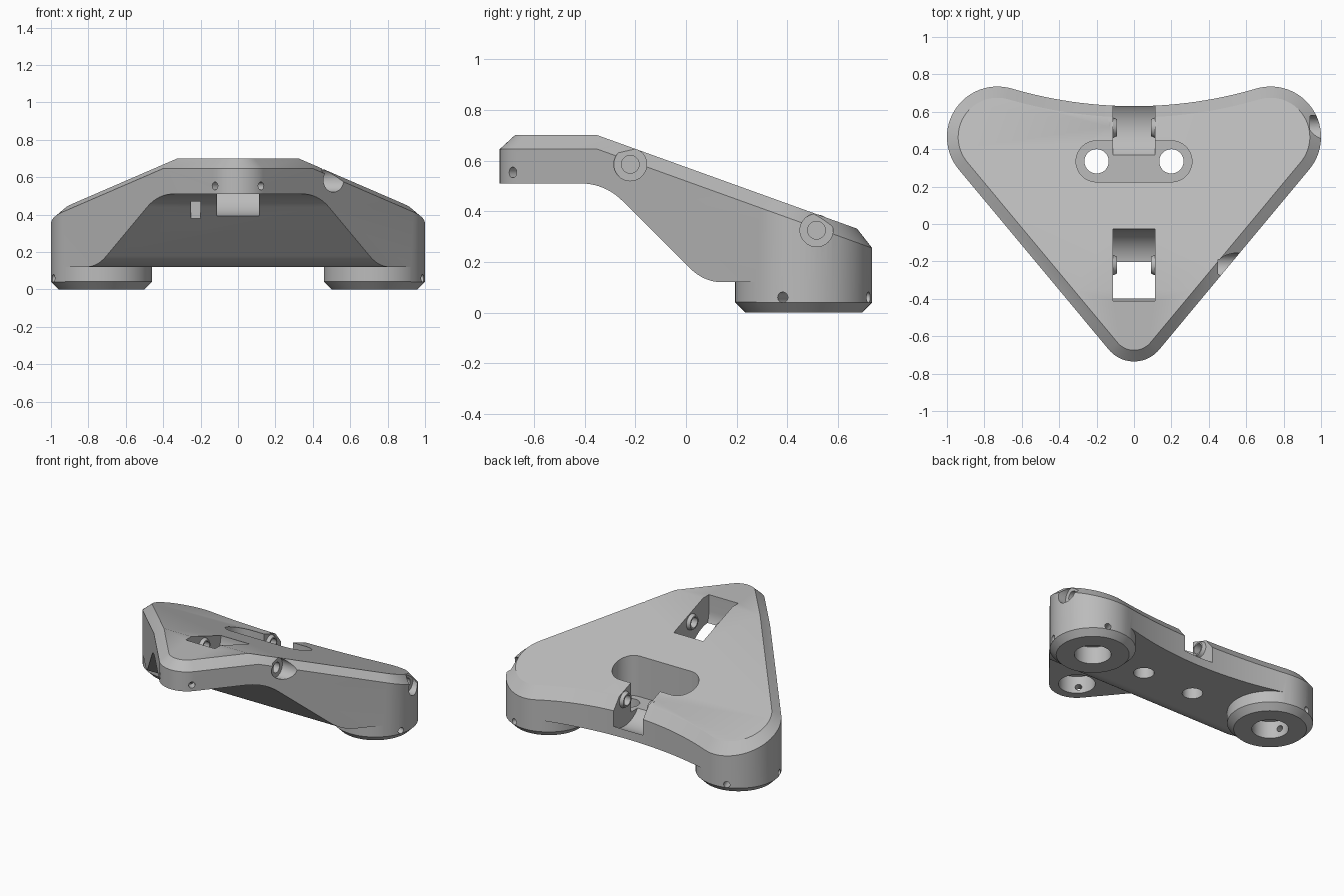
import bpy, bmesh, math
from math import radians, cos, sin
from mathutils import Matrix, Vector

if "Cube" in bpy.data.objects:
    bpy.data.objects.remove(bpy.data.objects["Cube"], do_unlink=True)

grey = bpy.data.materials.new("light grey")
grey.use_nodes = True
grey.diffuse_color = (0.5, 0.5, 0.5, 1)
grey.node_tree.nodes["Principled BSDF"].inputs["Base Color"].default_value = (0.5, 0.5, 0.5, 1)

FOOT, FOOT_R = (0.73, 0.465), 0.27
NOSE, NOSE_R = (0.0, -0.56), 0.175
BACK_R = 2.32            # hollow rear edge
SIDE = -39.8             # direction the right wall faces
CREASE = -0.35           # where the top begins to slope


def arc(c, r, a0, a1, n):
    return [(c[0] + r * cos(radians(a0 + (a1 - a0) * i / n)),
             c[1] + r * sin(radians(a0 + (a1 - a0) * i / n))) for i in range(n + 1)]


def circle(c, r, n=48):
    return arc(c, r, 0, 360, n)[:-1]


def bend(a, b, c, n=10):
    """Smooth curve from a to c, pulled towards b."""
    return [tuple((1 - t) ** 2 * p + 2 * t * (1 - t) * q + t * t * s for p, q, s in zip(a, b, c))
            for t in (i / n for i in range(n + 1))]


def finish(bm, name):
    bmesh.ops.recalc_face_normals(bm, faces=bm.faces[:])
    mesh = bpy.data.meshes.new(name)
    bm.to_mesh(mesh)
    bm.free()
    ob = bpy.data.objects.new(name, mesh)
    bpy.context.scene.collection.objects.link(ob)
    mesh.materials.append(grey)
    return ob


def loft(rings, name, caps=True):
    bm = bmesh.new()
    vs = [[bm.verts.new(p) for p in ring] for ring in rings]
    n = len(vs[0])
    for low, high in zip(vs, vs[1:]):
        for i in range(n):
            bm.faces.new((low[i], low[(i + 1) % n], high[(i + 1) % n], high[i]))
    bm.faces.new(vs[0][::-1])
    if caps:
        bm.faces.new(vs[-1])
        return finish(bm, name)
    return bm, vs[-1]


def prism(points, axis, lo, hi, name="cutter"):
    if axis == "x":
        rings = [[(k, a, b) for a, b in points] for k in (lo, hi)]
    else:
        rings = [[(a, b, k) for a, b in points] for k in (lo, hi)]
    return loft(rings, name)


def cone(base, direction, length, r0, r1, name="cutter"):
    d = Vector(direction).normalized()
    bm = bmesh.new()
    bmesh.ops.create_cone(bm, cap_ends=True, segments=40, radius1=r0, radius2=r1, depth=length,
                          matrix=Matrix.Translation(Vector(base) + d * length / 2)
                          @ d.to_track_quat("Z", "Y").to_matrix().to_4x4())
    return finish(bm, name)


def boolean(target, tool, operation="DIFFERENCE"):
    tool.hide_render = True
    m = target.modifiers.new("cut", "BOOLEAN")
    m.operation, m.solver, m.object = operation, "EXACT", tool
    bpy.context.view_layer.objects.active = target
    bpy.ops.object.modifier_apply(modifier=m.name)
    bpy.data.objects.remove(tool, do_unlink=True)


def top(y):
    return 0.70 - max(0, y - CREASE) * 0.36


def outline(d):
    """Plan of the body, moved inwards by d; also the indices of the crease points."""
    nose = arc(NOSE, NOSE_R - d, -180 - SIDE, SIDE, 20)
    right = arc(FOOT, FOOT_R - d, SIDE, 106.4, 32)
    left = [(-x, y) for x, y in right[::-1]]
    k = (CREASE - nose[-1][1]) / (right[0][1] - nose[-1][1])
    cx = nose[-1][0] + k * (right[0][0] - nose[-1][0])
    half = math.asin(FOOT[0] / (BACK_R + FOOT_R))
    back = arc((0, 0.63 + BACK_R), BACK_R + d, -90 + math.degrees(half),
               -90 - math.degrees(half), 28)[1:-1]
    return nose + [(cx, CREASE)] + right + back + left + [(-cx, CREASE)], len(nose)


# Body: rounded triangle with a chamfered, sloping top
outer, crease = outline(0)
inner, _ = outline(0.06)
bm, rim = loft([[(x, y, 0) for x, y in outer],
                [(x, y, top(y) - 0.055) for x, y in outer],
                [(x, y, top(y)) for x, y in inner]], "body", caps=False)
bm.faces.new(rim[:crease + 1] + [rim[-1]])
bm.faces.new(rim[crease:])
body = finish(bm, "stand_body")

# Hollow under the body, leaving the two round feet
under = [(-1, -0.2), (1, -0.2), (1, 0.12)]
under += bend((0.14, 0.12), (0.07, 0.12), (0.01, 0.18))
under += bend((-0.25, 0.44), (-0.32, 0.51), (-0.42, 0.51)) + [(-1, 0.51)]
hollow = prism(under, "x", -1.3, 1.3)
for s in (-1, 1):
    c = (s * FOOT[0], FOOT[1])
    rings = [[(x, y, z) for x, y in circle(c, r, 88)]
             for r, z in ((0.08, -0.15), (0.23, 0), (0.271, 0.041), (0.271, 0.8))]
    boolean(hollow, loft(rings, "foot_form"))
boolean(body, hollow)

# Oblong pocket with two through holes
stadium = arc((0.2, 0.335), 0.11, -90, 90, 20) + arc((-0.2, 0.335), 0.11, 90, 270, 20)
boolean(body, prism(stadium, "z", 0.21, 0.9))
for s in (-1, 1):
    boolean(body, prism(circle((s * 0.2, 0.335), 0.065), "z", 0, 0.5))

# Round-bottomed hinge slots, their bosses and the pin holes from the left side
for y, z, r, seat in ((-0.22, 0.585, 0.193, 0.45), (0.515, 0.325, 0.185, 0.94)):
    slot = arc((y, z), r, 180, 360, 32) + [(y + r, z + 0.4), (y - r, z + 0.4)]
    boolean(body, prism(slot, "x", -0.113, 0.113))
    for s in (-1, 1):
        boolean(body, cone((s * 0.13, y, z), (-s, 0, 0), 0.04, 0.062, 0.045), "UNION")
    boolean(body, cone((-0.32, y, z), (1, 0, 0), 1.5, 0.035, 0.035))
    boolean(body, cone((seat, y, z), (1, 0, 0), 0.3, 0.065, 0.065))

# Nut slot opening on the underside
boolean(body, prism([(-0.25, -0.285), (-0.2, -0.285), (-0.2, -0.19), (-0.25, -0.19)],
                    "z", 0.3, 0.63))

# Round sockets under the corners, each with two small grub screw holes
for c, floor, z, angles in ((FOOT, 0, 0.06, (-18, 71)),
                            ((-FOOT[0], FOOT[1]), 0, 0.06, (198, 109)),
                            (NOSE, 0.51, 0.553, (-45, -135))):
    boolean(body, prism(circle(c, 0.116), "z", floor - 0.1, floor + 0.12))
    for a in angles:
        d = (cos(radians(a)), sin(radians(a)), 0)
        boolean(body, cone((c[0] + d[0] * 0.08, c[1] + d[1] * 0.08, z), d, 0.3, 0.021, 0.021))

# Soft shading with crisp edges
for o in bpy.context.selected_objects:
    o.select_set(False)
body.select_set(True)
bpy.context.view_layer.objects.active = body
bpy.ops.object.shade_smooth_by_angle(angle=radians(30))
